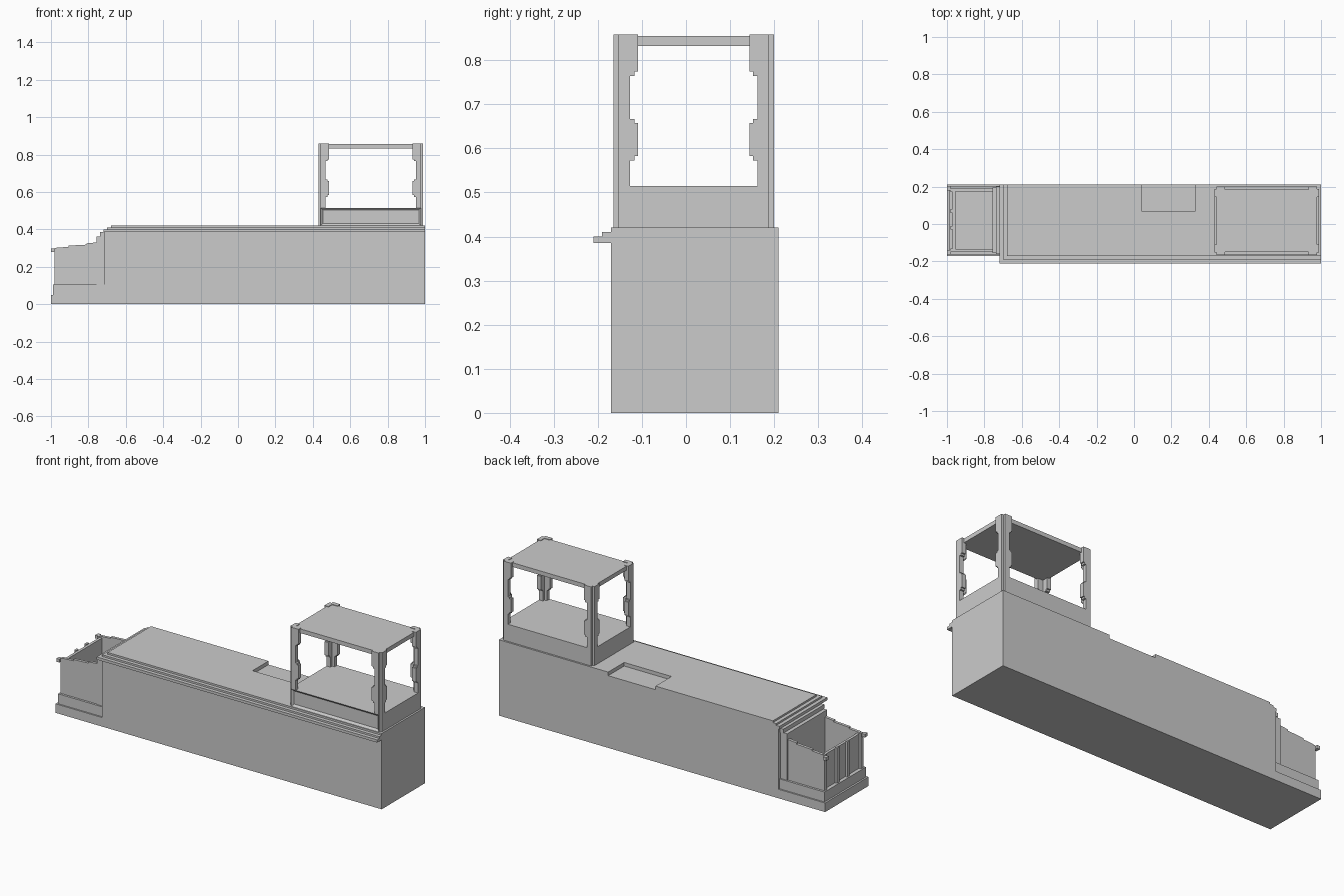
import bpy
import bmesh

cube = bpy.data.objects.get("Cube")
if cube:
    bpy.data.objects.remove(cube, do_unlink=True)


def finish(name, bm):
    bmesh.ops.recalc_face_normals(bm, faces=bm.faces)
    mesh = bpy.data.meshes.new(name)
    bm.to_mesh(mesh)
    bm.free()
    obj = bpy.data.objects.new(name, mesh)
    bpy.context.collection.objects.link(obj)
    return obj


def prism_bm(points, axis, start, end):
    """Extrude a 2D outline along an axis; the outline uses the other two axes in order."""
    bm = bmesh.new()
    verts = []
    for point in points:
        co = list(point)
        co.insert("xyz".index(axis), start)
        verts.append(bm.verts.new(co))
    face = bm.faces.new(verts)
    result = bmesh.ops.extrude_face_region(bm, geom=[face])
    shift = [0, 0, 0]
    shift["xyz".index(axis)] = end - start
    moved = [v for v in result["geom"] if isinstance(v, bmesh.types.BMVert)]
    bmesh.ops.translate(bm, verts=moved, vec=shift)
    return bm


def prism(name, points, axis, start, end):
    return finish(name, prism_bm(points, axis, start, end))


def box(name, x, y, z):
    outline = [(x[0], y[0]), (x[1], y[0]), (x[1], y[1]), (x[0], y[1])]
    return prism(name, outline, "z", *z)


BACK = 0.21
END = 1.0

# Long body and its stepped end collar
box("body", (-0.715, END), (-0.17, BACK), (0, 0.385))
box("end_collar", (-0.757, -0.715), (-0.155, 0.195), (0.05, 0.363))
box("end_collar_step", (-0.737, -0.715), (-0.16, 0.2), (0.363, 0.385))

# Stepped cornice, with a shallow notch in the two upper layers at the back
box("cornice", (-0.72, END), (-0.21, BACK), (0.385, 0.40))
for name, left, front, low, high in (("deck_step", -0.70, -0.19, 0.40, 0.41),
                                     ("deck", -0.68, -0.17, 0.41, 0.42)):
    outline = [(left, front), (END, front), (END, BACK), (0.33, BACK),
               (0.33, 0.07), (0.04, 0.07), (0.04, BACK), (left, BACK)]
    prism(name, outline, "z", low, high)

# Plinth under the open bin
box("bin_plinth", (-1, -0.715), (-0.17, BACK), (0, 0.05))
box("bin_plinth_step", (-0.99, -0.715), (-0.162, 0.202), (0.05, 0.105))

# Open bin: side walls with stepped tops, end wall, ribs and corner knobs
BIN_Y = (-0.15, 0.19)
WALL = 0.016
side = [(-0.97, 0.105), (-0.757, 0.105), (-0.757, 0.33), (-0.81, 0.325),
        (-0.81, 0.318), (-0.905, 0.313), (-0.905, 0.306), (-0.97, 0.302)]
prism("bin_front_wall", side, "y", BIN_Y[0], BIN_Y[0] + WALL)
prism("bin_back_wall", side, "y", BIN_Y[1] - WALL, BIN_Y[1])
box("bin_end_wall", (-0.97, -0.955), (BIN_Y[0] + WALL, BIN_Y[1] - WALL), (0.105, 0.295))
for i, y in enumerate((BIN_Y[0] + 0.01, -0.02, 0.07, BIN_Y[1] - 0.01)):
    box(f"bin_rib_{i + 1}", (-0.982, -0.97), (y - 0.01, y + 0.01), (0.105, 0.30))
for name, y in (("front", BIN_Y[0]), ("back", BIN_Y[1])):
    box(f"bin_knob_{name}", (-1, -0.982), (y - 0.012, y + 0.012), (0.28, 0.298))

# Cabin base: notched corners and a recessed front panel
X0, X1, Y0, Y1 = 0.43, 0.99, -0.165, 0.20
NOTCH = 0.012
SILL, TOP = 0.515, 0.858
plan = [(X0 + NOTCH, Y0), (X1 - NOTCH, Y0), (X1 - NOTCH, Y0 + NOTCH), (X1, Y0 + NOTCH),
        (X1, Y1 - NOTCH), (X1 - NOTCH, Y1 - NOTCH), (X1 - NOTCH, Y1), (X0 + NOTCH, Y1),
        (X0 + NOTCH, Y1 - NOTCH), (X0, Y1 - NOTCH), (X0, Y0 + NOTCH), (X0 + NOTCH, Y0 + NOTCH)]
bm = prism_bm(plan, "z", 0.42, SILL)
bmesh.ops.recalc_face_normals(bm, faces=bm.faces)
front = min(bm.faces, key=lambda f: f.calc_center_median().y)
bmesh.ops.inset_region(bm, faces=[front], thickness=0.016, depth=0)
bmesh.ops.translate(bm, verts=front.verts, vec=(0, 0.01, 0))
finish("cabin_base", bm)

# Cabin roof, set slightly inside the posts
box("cabin_roof", (X0 + NOTCH, X1 - NOTCH), (Y0 + 0.015, Y1 - 0.015), (0.832, TOP - 0.003))

# Corner posts: two bracketed plates meeting at each corner
NARROW, MID, WIDE = 0.038, 0.048, 0.056
bands = ((SILL, NARROW), (0.573, MID), (0.583, WIDE), (0.658, MID),
         (0.667, NARROW), (0.764, MID), (0.774, WIDE), (TOP, None))


def bracket(corner, sign):
    points = [(corner + sign * NOTCH, TOP), (corner + sign * NOTCH, SILL)]
    for (low, width), (high, _) in zip(bands, bands[1:]):
        points += [(corner + sign * width, low), (corner + sign * width, high)]
    return points


PLATE = 0.024
for xname, x, sx in (("right", X0, 1), ("left", X1, -1)):
    for yname, y, sy in (("front", Y0, 1), ("back", Y1, -1)):
        post = f"{yname}_{xname}_post"
        prism(post + "_long_plate", bracket(x, sx), "y", y, y + sy * PLATE)
        prism(post + "_cross_plate", bracket(y, sy), "x", x, x + sx * PLATE)
